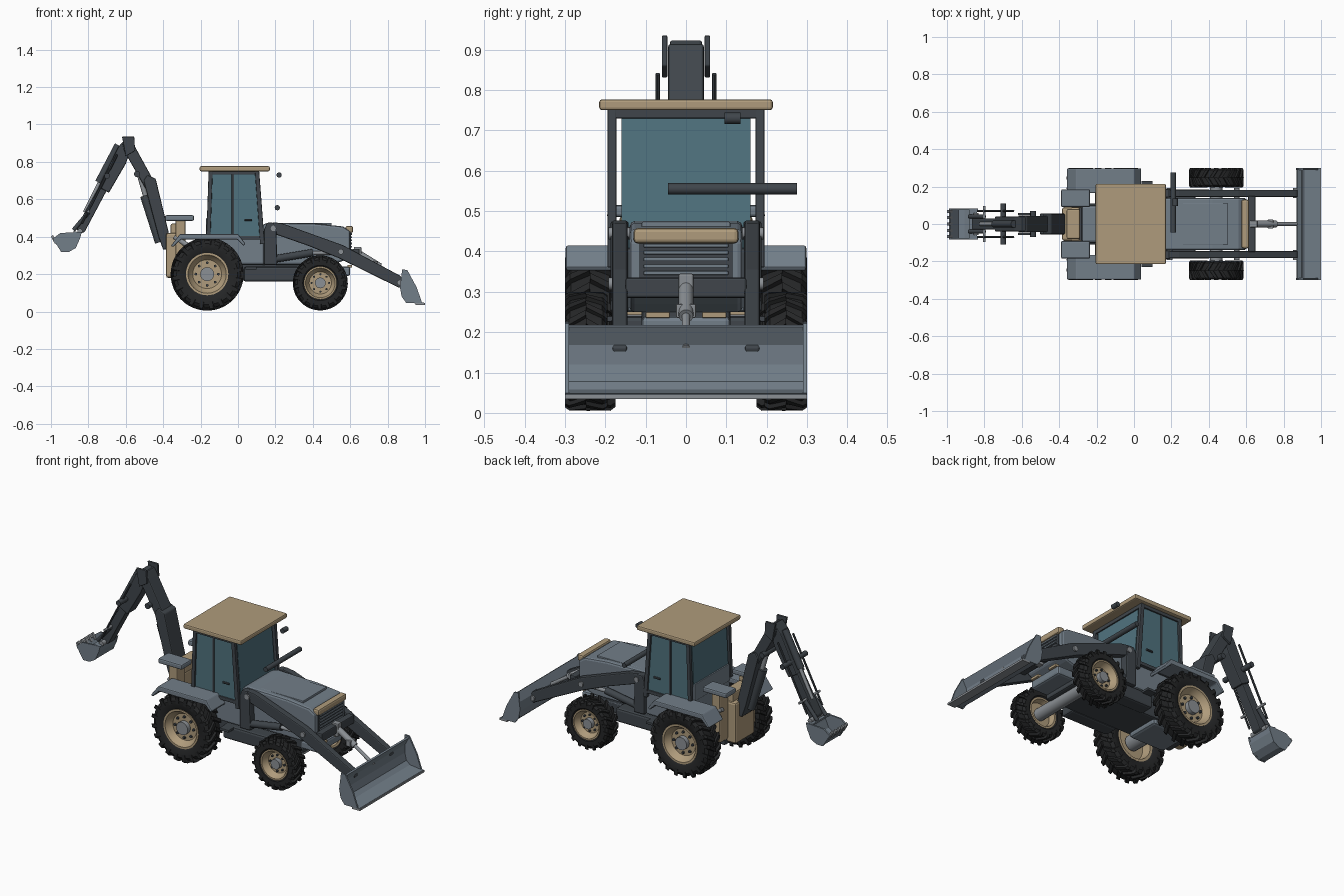
import bpy, bmesh, math
from mathutils import Vector

if "Cube" in bpy.data.objects:
    bpy.data.objects.remove(bpy.data.objects["Cube"])


def material(name, rgb):
    m = bpy.data.materials.new(name)
    m.diffuse_color = (*rgb, 1)
    m.use_nodes = True
    m.node_tree.nodes["Principled BSDF"].inputs["Base Color"].default_value = m.diffuse_color
    return m


BODY = material("body_blue_grey", (0.17, 0.21, 0.25))
DARK = material("dark_steel", (0.05, 0.06, 0.07))
RUBBER = material("rubber", (0.018, 0.019, 0.02))
TAN = material("tan", (0.43, 0.33, 0.2))
GLASS = material("glass", (0.08, 0.17, 0.21))
METAL = material("light_metal", (0.26, 0.28, 0.3))


def finish(name, bm, mat, bevel=0, mirror=False, smooth=False, solid=0):
    bmesh.ops.recalc_face_normals(bm, faces=bm.faces)
    me = bpy.data.meshes.new(name)
    bm.to_mesh(me)
    bm.free()
    me.materials.append(mat)
    ob = bpy.data.objects.new(name, me)
    bpy.context.collection.objects.link(ob)
    if smooth:
        bpy.ops.object.select_all(action='DESELECT')
        ob.select_set(True)
        bpy.context.view_layer.objects.active = ob
        bpy.ops.object.shade_smooth_by_angle(angle=math.radians(35))
    if solid:
        s = ob.modifiers.new("Thickness", 'SOLIDIFY')
        s.thickness, s.offset = solid, 0
    if bevel:
        b = ob.modifiers.new("Bevel", 'BEVEL')
        b.width, b.segments, b.limit_method = bevel, 2, 'ANGLE'
    if mirror:
        m = ob.modifiers.new("Mirror", 'MIRROR')
        m.use_axis = (False, True, False)
        m.use_mirror_merge = False
    return ob


def prism(name, pts, y0, y1, mat, bevel=0, mirror=False):
    """Side profile (x, z) extruded from y0 to y1."""
    bm = bmesh.new()
    f = bm.faces.new([bm.verts.new((x, y0, z)) for x, z in pts])
    g = bmesh.ops.extrude_face_region(bm, geom=[f])["geom"]
    bmesh.ops.translate(bm, verts=[v for v in g if isinstance(v, bmesh.types.BMVert)], vec=(0, y1 - y0, 0))
    return finish(name, bm, mat, bevel, mirror)


def box(name, x, y, z, mat, bevel=0, mirror=False):
    return prism(name, [(x[0], z[0]), (x[1], z[0]), (x[1], z[1]), (x[0], z[1])], y[0], y[1], mat, bevel, mirror)


def sheet(name, pts, y0, y1, mat, t):
    """Open side profile swept across y and thickened."""
    bm = bmesh.new()
    rows = [[bm.verts.new((x, y, z)) for y in (y0, y1)] for x, z in pts]
    for a, b in zip(rows, rows[1:]):
        bm.faces.new((a[0], a[1], b[1], b[0]))
    return finish(name, bm, mat, solid=t)


def rod(name, p, q, r, mat, mirror=False, seg=16):
    p, q = Vector(p), Vector(q)
    bm = bmesh.new()
    mtx = (q - p).to_track_quat('Z', 'Y').to_matrix().to_4x4()
    mtx.translation = (p + q) / 2
    bmesh.ops.create_cone(bm, cap_ends=True, segments=seg, radius1=r, radius2=r, depth=(q - p).length, matrix=mtx)
    return finish(name, bm, mat, 0, mirror, True)


def lathe(name, prof, cx, cz, mat, seg=40):
    """Closed (radius, y) profile turned about the axle; mirrored to the other side."""
    bm = bmesh.new()
    rings = [[bm.verts.new((cx + r * math.cos(a), y, cz + r * math.sin(a)))
              for a in (2 * math.pi * i / seg for i in range(seg))] for r, y in prof]
    for a, b in zip(rings, rings[1:] + rings[:1]):
        for i in range(seg):
            j = (i + 1) % seg
            bm.faces.new((a[i], a[j], b[j], b[i]))
    return finish(name, bm, mat, 0, True, True)


def wheel(tag, cx, cz, R, y0, y1, rim, lugs):
    w, mid = y1 - y0, (y0 + y1) / 2
    T = R * 0.93
    lathe(tag + "_tyre", [(rim, y0 + .1 * w), (rim + .15 * (R - rim), y0 + .03 * w), (T * .9, y0 + .02 * w), (T, y0 + .12 * w),
                          (T, y1 - .12 * w), (T * .9, y1 - .02 * w), (rim + .15 * (R - rim), y1 - .03 * w), (rim, y1 - .1 * w)],
          cx, cz, RUBBER)
    # chevron lugs, alternating between the two tread halves
    bm = bmesh.new()
    step = 2 * math.pi / lugs
    for side, edge in ((0, y0), (1, y1)):
        for i in range(lugs):
            a0 = (i + side / 2) * step
            secs = []
            for y, a, hi, lo in ((mid, a0 + .55 * step, R, T * .97), (mid + (edge - mid) * .8, a0, R, T * .97),
                                 (edge, a0 - .1 * step, R * .95, T * .8)):
                secs.append([bm.verts.new((cx + r * math.cos(a + d), y, cz + r * math.sin(a + d)))
                             for r, d in ((lo, -.22 * step), (hi, -.17 * step), (hi, .17 * step), (lo, .22 * step))])
            for s, t in zip(secs, secs[1:]):
                for k in range(4):
                    bm.faces.new((s[k], s[(k + 1) % 4], t[(k + 1) % 4], t[k]))
            bm.faces.new(secs[0])
            bm.faces.new(secs[-1])
    finish(tag + "_tread_lugs", bm, RUBBER, 0, True)
    # dished rim, hub and bolts
    ye = y1 - .1 * w
    lathe(tag + "_rim", [(.001, ye - .03), (rim * .7, ye - .03), (rim * .85, ye - .012), (rim * .93, ye + .006), (rim * 1.03, ye + .006),
                         (rim * 1.03, y0 + .08 * w), (rim * .9, y0 + .08 * w), (rim * .8, ye - .055), (.001, ye - .055)], cx, cz, TAN)
    rod(tag + "_hub", (cx, ye - .05, cz), (cx, ye - .004, cz), rim * .34, METAL, True)
    for i in range(8):
        a = i * math.pi / 4
        x, z = cx + rim * .55 * math.cos(a), cz + rim * .55 * math.sin(a)
        rod(tag + "_bolt", (x, ye - .035, z), (x, ye - .02, z), rim * .07, DARK, True, 6)
    rod(tag + "_axle", (cx, -y0 - .04, cz), (cx, y0 + .04, cz), rim * .4, METAL)


wheel("rear_wheel", -.165, .2, .195, .175, .3, .11, 20)
wheel("front_wheel", .44, .153, .147, .195, .3, .085, 18)

# chassis and axle carriers
box("chassis", (-.33, .5), (-.11, .11), (.165, .27), DARK, .01)
box("side_tank", (.03, .33), (.1, .185), (.16, .24), DARK, .012, True)
box("cab_step", (.04, .1), (.17, .23), (.225, .24), DARK, .003, True)
box("front_carrier", (.33, .6), (-.11, .11), (.19, .24), BODY, .012)
box("transmission", (-.28, -.05), (-.1, .1), (.14, .3), BODY, .015)
box("headlight", (.585, .61), (.04, .1), (.235, .25), TAN, .003, True)

# hood, grille and nose
prism("hood", [(.12, .25), (.5, .25), (.56, .27), (.6, .29), (.6, .43), (.56, .455), (.42, .47), (.16, .475), (.12, .46)], -.14, .14, BODY, .012)
box("hood_panel", (.21, .5), (-.11, .11), (.455, .474), BODY, .004)
box("nose_cap", (.575, .615), (-.13, .13), (.42, .458), TAN, .01)
box("grille_panel", (.595, .604), (-.115, .115), (.3, .42), DARK)
for i in range(6):
    z = .325 + i * .017
    box("grille_slat", (.6, .61), (-.105, .105), (z, z + .009), BODY, .002)

# cab
box("cab_base", (-.165, .14), (-.175, .175), (.25, .41), BODY, .012)
box("cab_rear_wall", (-.17, -.155), (-.16, .16), (.4, .5), BODY, .003)
prism("front_post", [(.118, .36), (.143, .36), (.113, .755), (.09, .755)], .172, .195, DARK, .004, True)
prism("rear_post", [(-.17, .38), (-.148, .38), (-.135, .755), (-.157, .755)], .172, .195, DARK, .004, True)
box("door_post", (-.034, -.022), (.176, .19), (.4, .755), DARK, .002, True)
box("cab_sill", (-.165, .135), (.172, .193), (.385, .405), DARK, .003, True)
box("cab_top_rail", (-.15, .11), (.172, .193), (.732, .755), DARK, .003, True)
box("front_header", (.09, .113), (-.18, .18), (.73, .755), DARK, .003)
box("rear_header", (-.157, -.135), (-.18, .18), (.73, .755), DARK, .003)
prism("side_glass", [(-.155, .4), (.125, .4), (.1, .74), (-.145, .74)], .179, .185, GLASS, 0, True)
sheet("windshield", [(.129, .4), (.102, .74)], -.16, .16, GLASS, .006)
sheet("rear_glass", [(-.16, .49), (-.147, .74)], -.16, .16, GLASS, .006)
rod("door_handle", (.035, .19, .49), (.075, .19, .49), .006, DARK, True, 8)
box("roof", (-.205, .17), (-.215, .215), (.75, .777), TAN, .007)
box("seat_base", (-.1, -.01), (-.05, .05), (.41, .47), DARK, .01)
box("seat_back", (-.12, -.09), (-.05, .05), (.45, .6), DARK, .01)
rod("exhaust_bar", (.21, -.045, .555), (.21, .275, .555), .014, DARK)
rod("roof_lamp", (.22, .095, .73), (.22, .135, .73), .014, DARK)

# rear fenders
prism("rear_fender", [(-.36, .35), (-.345, .345), (-.305, .385), (-.005, .385), (.03, .35), (.04, .362), (0, .415), (-.31, .415)],
      .165, .298, BODY, .006, True)

# loader towers, arms and cylinders
prism("loader_tower", [(.14, .25), (.21, .25), (.205, .44), (.19, .475), (.155, .475), (.14, .44)], .142, .187, DARK, .006, True)
prism("loader_arm", [(.165, .455), (.19, .478), (.24, .47), (.56, .355), (.87, .19), (.885, .16), (.865, .125), (.54, .285), (.38, .35), (.18, .42)],
      .145, .183, DARK, .006, True)
rod("lift_cylinder", (.19, .165, .28), (.4, .165, .315), .02, DARK, True)
rod("lift_piston", (.39, .165, .313), (.56, .165, .315), .011, METAL, True)
for x, z in ((.19, .445), (.55, .32), (.865, .155)):
    rod("arm_pin", (x, .138, z), (x, .192, z), .015, METAL, True)
box("arm_crossbeam", (.61, .65), (-.15, .15), (.285, .335), DARK, .006)
box("tilt_bracket", (.62, .66), (-.018, .018), (.27, .345), METAL, .004)
rod("tilt_cylinder", (.63, 0, .32), (.76, 0, .24), .018, METAL)
box("tilt_joint", (.715, .745), (-.025, .025), (.235, .27), METAL, .004)
rod("tilt_piston", (.75, 0, .245), (.88, 0, .16), .01, METAL)

# front bucket
sheet("front_bucket_shell", [(.9, .215), (.876, .17), (.874, .12), (.885, .075), (.91, .053), (.995, .043)], -.298, .298, BODY, .01)
prism("front_bucket_side", [(.878, .225), (.905, .222), (.955, .13), (.985, .045), (.9, .045), (.875, .08), (.866, .13)], .29, .3, BODY, 0, True)
box("front_bucket_edge", (.95, 1.0), (-.3, .3), (.035, .046), METAL)

# backhoe frame and operator pads
box("backhoe_frame", (-.385, -.29), (-.09, .09), (.18, .42), TAN, .012)
box("backhoe_frame_top", (-.36, -.29), (-.08, .08), (.41, .47), TAN, .008)
box("stabiliser_post", (-.335, -.28), (.085, .165), (.2, .487), TAN, .008, True)
box("stabiliser_pad", (-.39, -.235), (.09, .185), (.485, .515), BODY, .008, True)
rod("stabiliser_piston", (-.34, .15, .4), (-.25, .17, .34), .014, METAL, True)

# boom
prism("boom_lower", [(-.35, .34), (-.4, .33), (-.425, .4), (-.505, .7), (-.485, .73), (-.44, .71), (-.37, .42)], -.055, .055, DARK, .006)
prism("boom_upper", [(-.44, .68), (-.49, .65), (-.61, .86), (-.62, .905), (-.57, .915), (-.55, .88)], -.044, .044, DARK, .006)
prism("boom_cheek", [(-.55, .86), (-.6, .83), (-.62, .935), (-.555, .935)], .046, .06, DARK, .003, True)
rod("boom_cylinder", (-.42, 0, .37), (-.5, 0, .62), .024, DARK)
rod("boom_piston", (-.49, 0, .6), (-.53, 0, .74), .013, METAL)
rod("boom_pin", (-.54, -.07, .735), (-.54, .07, .735), .016, DARK)

# stick with cylinder, cross bar and linkage
prism("stick_upper", [(-.56, .9), (-.6, .925), (-.64, .88), (-.745, .665), (-.69, .635), (-.6, .79)], -.04, .04, DARK, .006)
prism("stick_lower", [(-.695, .66), (-.735, .68), (-.865, .45), (-.85, .415), (-.82, .425)], -.03, .03, DARK, .005)
rod("stick_cylinder", (-.64, 0, .89), (-.745, 0, .69), .02, DARK)
rod("stick_crossbar", (-.7, -.11, .725), (-.7, .11, .725), .015, DARK)
rod("stick_pipe", (-.645, .07, .84), (-.835, .07, .47), .006, DARK, True, 8)
rod("pipe_clamp", (-.8, -.095, .535), (-.8, .095, .535), .007, METAL)
rod("bucket_link", (-.8, .04, .53), (-.88, .04, .435), .011, DARK, True)
rod("bucket_piston", (-.74, 0, .69), (-.82, 0, .53), .01, METAL)
rod("bucket_pin", (-.845, -.06, .43), (-.845, .06, .43), .014, METAL)

# digging bucket, open at the top with teeth
sheet("rear_bucket_shell", [(-.985, .385), (-.94, .323), (-.905, .323), (-.87, .345), (-.85, .39), (-.843, .42), (-.88, .425)], -.082, .082, BODY, .009)
prism("rear_bucket_side", [(-.99, .39), (-.945, .318), (-.905, .318), (-.867, .34), (-.845, .39), (-.835, .425), (-.95, .42)],
      .074, .084, BODY, 0, True)
for i in range(5):
    y = -.075 + i * .0335
    prism("rear_bucket_tooth", [(-.97, .375), (-.978, .36), (-1.0, .4), (-.99, .41)], y, y + .016, METAL)
